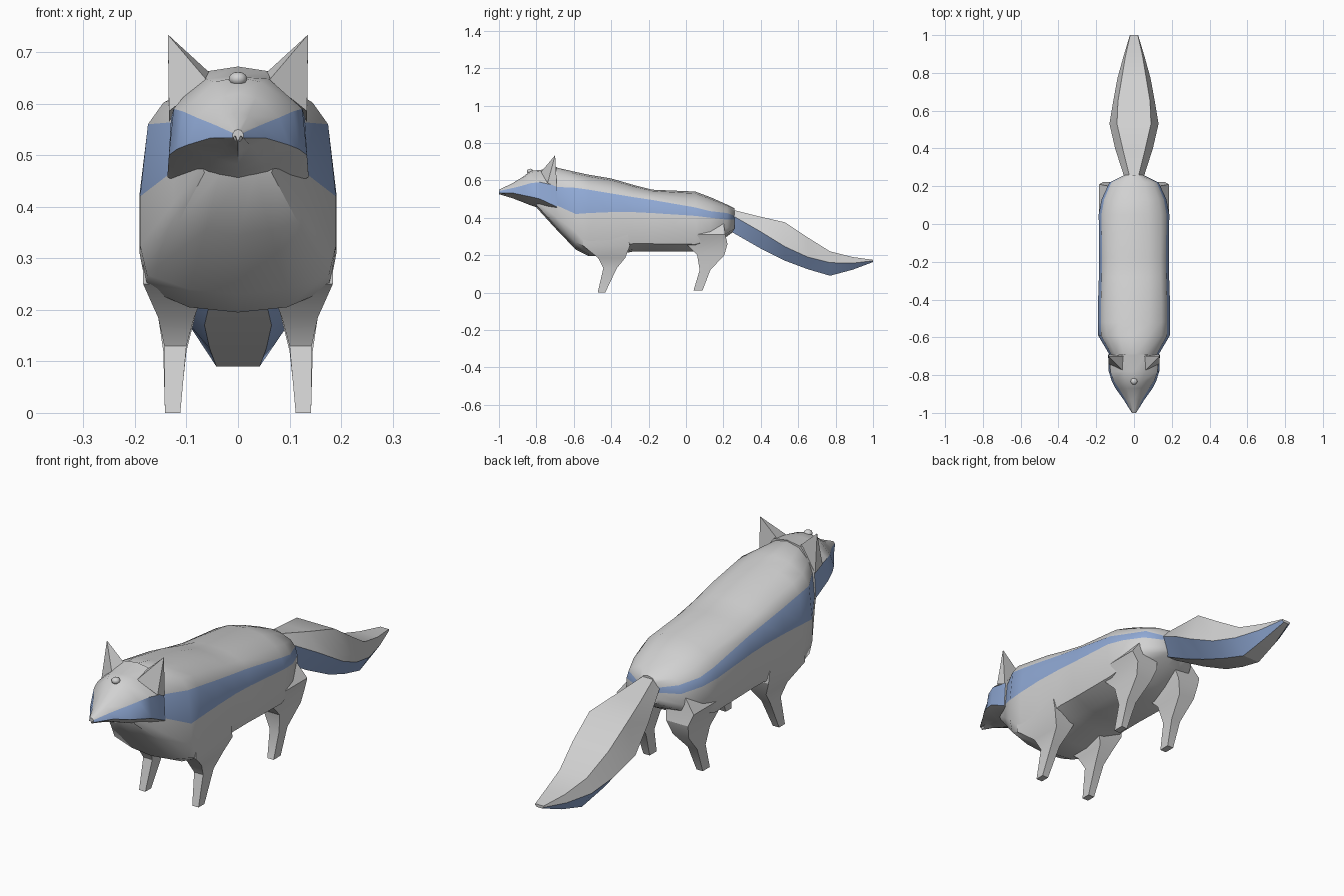
import bpy
import bmesh

old = bpy.data.objects.get("Cube")
if old:
    bpy.data.objects.remove(old, do_unlink=True)


def make_material(name, colour):
    mat = bpy.data.materials.new(name)
    mat.use_nodes = True
    mat.diffuse_color = (*colour, 1)
    mat.node_tree.nodes["Principled BSDF"].inputs["Base Color"].default_value = (*colour, 1)
    return mat


GREY = make_material("light grey", (0.64, 0.64, 0.64))
BLUE = make_material("soft blue", (0.28, 0.40, 0.67))


def finish(bm, name, angle):
    """Turn a bmesh into an object with both fur colours and smooth shading."""
    bmesh.ops.recalc_face_normals(bm, faces=bm.faces)
    mesh = bpy.data.meshes.new(name)
    bm.to_mesh(mesh)
    bm.free()
    mesh.materials.append(GREY)
    mesh.materials.append(BLUE)
    obj = bpy.data.objects.new(name, mesh)
    bpy.context.collection.objects.link(obj)
    bpy.ops.object.select_all(action="DESELECT")
    obj.select_set(True)
    bpy.context.view_layer.objects.active = obj
    bpy.ops.object.shade_smooth_by_angle(angle=angle)
    return obj


def loft(name, rings, labels=None, stripe=None, angle=0.6):
    """Skin closed rings of points; faces between the two stripe labels are blue."""
    bm = bmesh.new()
    loops = [[bm.verts.new(p) for p in ring] for ring in rings]
    count = len(loops[0])
    for a, b in zip(loops, loops[1:]):
        for j in range(count):
            k = (j + 1) % count
            face = bm.faces.new((a[j], a[k], b[k], b[j]))
            if labels and {labels[j], labels[k]} == stripe:
                face.material_index = 1
    bm.faces.new(loops[0])
    bm.faces.new(loops[-1])
    return finish(bm, name, angle)


def symmetric_loft(name, sections, stripe, angle=0.6):
    """Loft along y from half sections given as (y, [(x, z), ...])."""
    half = sections[0][1]
    labels = list(range(len(half)))
    inner = [i for i in labels if 0 < i < len(half) - 1 or half[i][0] > 0]
    mirrored = inner[::-1]
    rings = []
    for y, pts in sections:
        ring = [(x, y, z) for x, z in pts]
        ring += [(-pts[i][0], y, pts[i][1]) for i in mirrored]
        rings.append(ring)
    return loft(name, rings, labels + mirrored, stripe, angle)


# Body: y, top, stripe top, stripe bottom, belly, half width
body = [
    (-.80, .62, .56, .51, .455, .07),
    (-.70, .67, .565, .47, .345, .125),
    (-.59, .645, .56, .42, .23, .19),
    (-.52, .63, .55, .425, .195, .191),
    (-.40, .61, .53, .43, .195, .19),
    (-.28, .575, .51, .43, .22, .186),
    (-.18, .55, .495, .425, .22, .184),
    (.05, .54, .455, .41, .22, .187),
    (.13, .51, .435, .40, .25, .172),
    (.22, .47, .425, .39, .30, .13),
    (.26, .45, .41, .39, .33, .05),
]
sections = []
for y, top, s_top, s_low, low, w in body:
    sections.append((y, [
        (0, top),
        (w * .42, top - (top - s_top) * .12),
        (w * .76, top - (top - s_top) * .5),
        (w * .92, s_top),
        (w, s_low),
        (w, s_low + (low - s_low) * .5),
        (w * .93, s_low + (low - s_low) * .8),
        (w * .5, low + .01),
        (0, low)]))
symmetric_loft("body", sections, {3, 4}, .8)

# Head: y, crown, brow (x, z), mask top (x, z), cheek (x, z), chin
head = [
    (-1.0, .55, (.006, .548), (.01, .543), (.011, .533), .526),
    (-.93, .583, (.02, .577), (.043, .558), (.055, .533), .505),
    (-.87, .62, (.035, .612), (.08, .573), (.098, .52), .482),
    (-.83, .652, (.045, .642), (.107, .585), (.118, .512), .466),
    (-.78, .655, (.06, .648), (.125, .59), (.134, .50), .45),
    (-.69, .672, (.065, .662), (.13, .57), (.137, .458), .40),
]
symmetric_loft("head", [
    (y, [(0, crown), brow, mask, cheek, (cheek[0] * .45, chin + .012), (0, chin)])
    for y, crown, brow, mask, cheek, chin in head], {2, 3}, .6)

# Tail: y, ridge (x, z), side (x, z), underside (x, z)
tail = [
    (.22, (.015, .45), (.03, .42), (.015, .34)),
    (.26, (.025, .44), (.055, .405), (.025, .315)),
    (.40, (.06, .405), (.10, .325), (.05, .235)),
    (.53, (.09, .375), (.13, .245), (.065, .17)),
    (.65, (.085, .295), (.11, .19), (.055, .125)),
    (.77, (.065, .22), (.088, .16), (.042, .09)),
    (.89, (.045, .19), (.055, .157), (.03, .122)),
    (1.0, (.02, .175), (.022, .17), (.012, .163)),
]
symmetric_loft("tail", [(y, pts) for y, *pts in tail], {1, 2}, .45)

# Legs: z, inner x, outer x, front y, back y
legs = {
    "front": [
        (0, .112, .142, -.472, -.432),
        (.13, .10, .143, -.442, -.37),
        (.185, .085, .155, -.47, -.325),
        (.25, .06, .184, -.55, -.30),
        (.36, .05, .185, -.55, -.32),
    ],
    "rear": [
        (.01, .112, .142, .04, .088),
        (.12, .10, .145, .073, .13),
        (.20, .08, .157, .06, .205),
        (.26, .06, .165, 0, .222),
        (.31, .05, .184, -.03, .21),
        (.38, .04, .13, .03, .20),
    ],
}
ear_base = [(.134, -.74, .585), (.06, -.775, .645), (.055, -.70, .66), (.134, -.69, .565)]
ear_tip = (.136, -.70, .734)

for side, word in ((1, "left"), (-1, "right")):
    for end, rows in legs.items():
        rings = [[(side * x0, y0, z), (side * x1, y0, z),
                  (side * x1, y1, z), (side * x0, y1, z)]
                 for z, x0, x1, y0, y1 in rows]
        loft(f"{word}_{end}_leg", rings, angle=.5)

    # Ears: pointed four-sided shells
    base = [(side * x, y, z) for x, y, z in ear_base]
    bm = bmesh.new()
    tip = bm.verts.new((side * ear_tip[0], *ear_tip[1:]))
    verts = [bm.verts.new(p) for p in base]
    for a, b in zip(verts, verts[1:] + verts[:1]):
        bm.faces.new((a, b, tip))
    bm.faces.new(verts)
    finish(bm, f"{word}_ear", .4)

# Nose tip and the small bump on the brow
for name, spot, size in (("nose", (0, -.988, .538), (.01, .011, .013)),
                         ("brow_bump", (0, -.833, .648), (.018, .018, .014))):
    bm = bmesh.new()
    bmesh.ops.create_uvsphere(bm, u_segments=12, v_segments=6, radius=1)
    bmesh.ops.scale(bm, vec=size, verts=bm.verts)
    bmesh.ops.translate(bm, vec=spot, verts=bm.verts)
    finish(bm, name, 1)
